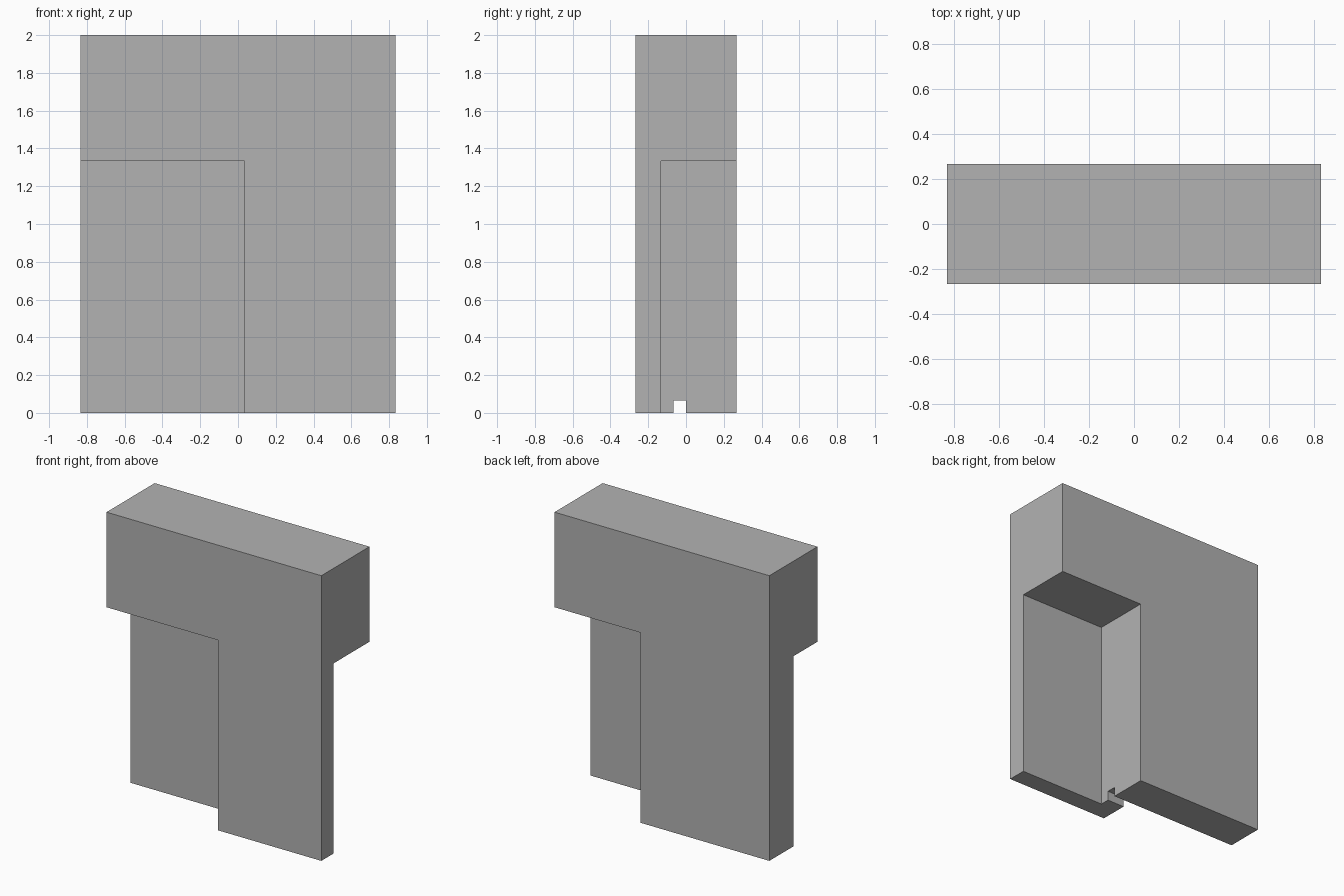
import bpy
from mathutils import Vector

if "Cube" in bpy.data.objects:
    bpy.data.objects.remove(bpy.data.objects["Cube"])

# Half sizes and key planes (unit = 1/30 of the height)
U = 2 / 30
X, Y, TOP = 12.5 * U, 4 * U, 2.0
LINTEL = 20 * U      # underside of the upper block
OUT = 0.2            # how far cutters reach past the block

grey = bpy.data.materials.new("warm_grey")
grey.name = "plain_grey"
grey.diffuse_color = (0.448, 0.448, 0.448, 1)
grey.use_nodes = True
grey.node_tree.nodes["Principled BSDF"].inputs["Base Color"].default_value = grey.diffuse_color


def box(name, lo, hi):
    lo, hi = Vector(lo), Vector(hi)
    bpy.ops.mesh.primitive_cube_add(size=1)
    ob = bpy.context.object
    ob.name = name
    for v in ob.data.vertices:
        v.co = [(lo[i] + hi[i]) / 2 + v.co[i] * (hi[i] - lo[i]) for i in range(3)]
    ob.data.materials.append(grey)
    return ob


# Full wall block
wall = box("wall_block", (-X, -Y, 0), (X, Y, TOP))

# Front-left recess, back-right recess, and the small slot through the core
cutters = [
    box("front_recess_cutter", (-X - OUT, -Y - OUT, -OUT), (0.5 * U, 0, LINTEL)),
    box("back_recess_cutter", (2.5 * U, -2 * U, -OUT), (X + OUT, Y + OUT, LINTEL)),
    box("floor_slot_cutter", (0, -U, -OUT), (3 * U, 0, U)),
]
for cutter in cutters:
    cutter.hide_render = True
    cutter.display_type = 'WIRE'
    mod = wall.modifiers.new(cutter.name, 'BOOLEAN')
    mod.operation = 'DIFFERENCE'
    mod.solver = 'EXACT'
    mod.object = cutter

# Bake the cuts into the wall and drop the helpers
bpy.context.view_layer.update()
graph = bpy.context.evaluated_depsgraph_get()
baked = bpy.data.meshes.new_from_object(wall.evaluated_get(graph))
wall.modifiers.clear()
wall.data = baked
wall.data.materials.clear()
wall.data.materials.append(grey)
for cutter in cutters:
    bpy.data.objects.remove(cutter)
